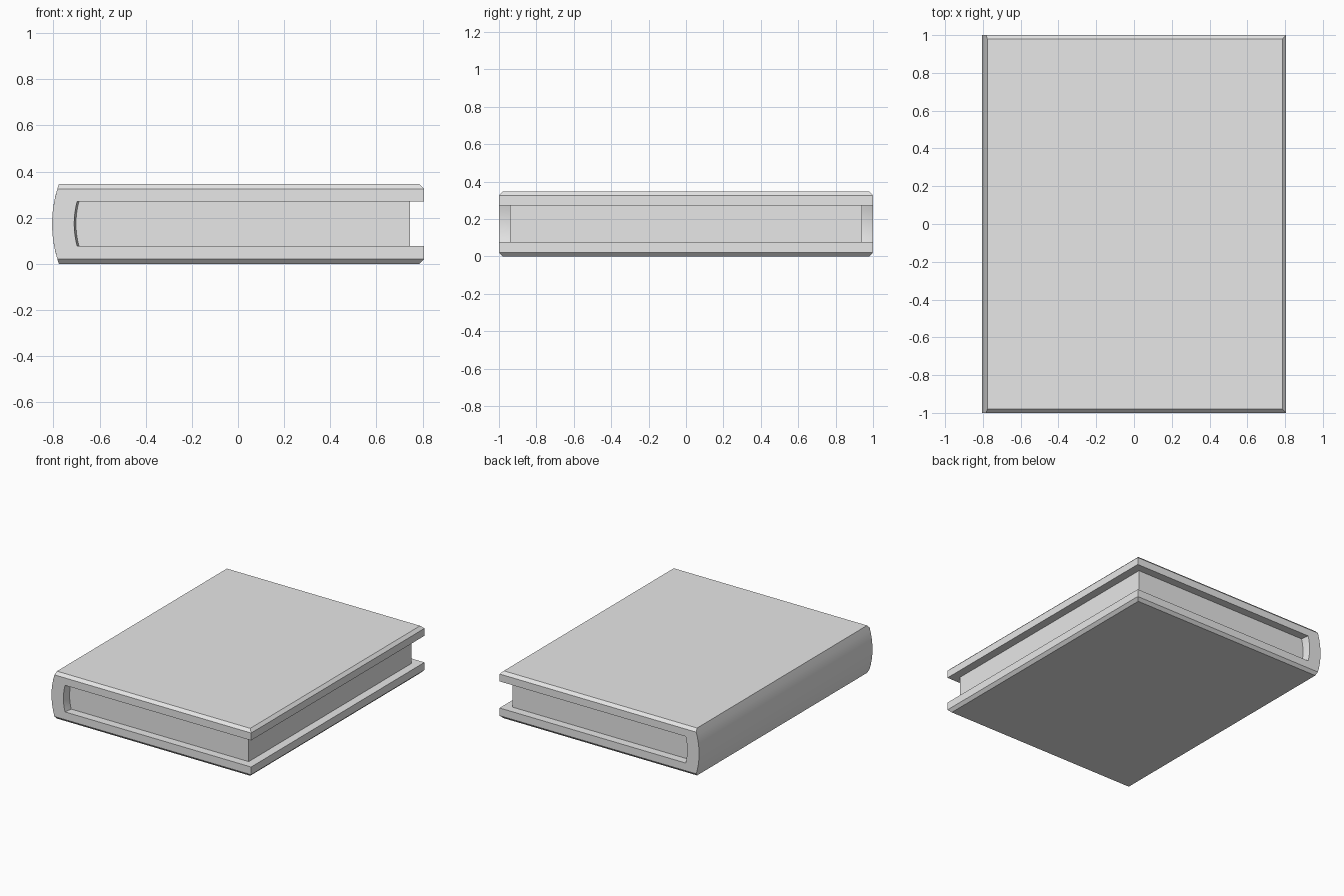
import bpy
import bmesh

cube = bpy.data.objects.get("Cube")
if cube:
    bpy.data.objects.remove(cube, do_unlink=True)

HEIGHT, EDGE, CHAMFER = 0.346, 0.806, 0.021
LOW, HIGH = 0.077, 0.271      # inner faces of the two boards
STEPS = 8                     # segments around the spine

grey = bpy.data.materials.new("light grey")
grey.use_nodes = True
grey.diffuse_color = (0.8, 0.8, 0.8, 1)
grey.node_tree.nodes["Principled BSDF"].inputs["Base Color"].default_value = (0.8, 0.8, 0.8, 1)


def add_object(name, bm):
    bmesh.ops.recalc_face_normals(bm, faces=bm.faces)
    mesh = bpy.data.meshes.new(name)
    bm.to_mesh(mesh)
    bm.free()
    mesh.materials.append(grey)
    obj = bpy.data.objects.new(name, mesh)
    bpy.context.collection.objects.link(obj)
    return obj


def bow(z, low, high, base, depth):
    """x of a shallow curve that bulges towards -x between low and high."""
    t = 2 * (z - low) / (high - low) - 1
    return base - depth * (1 - t * t)


def cover_section(y, is_end, taper):
    """C-shaped outline of the cover; the end outlines stop at the chamfer."""
    inset = CHAMFER if is_end else 0
    corner_x = EDGE if is_end else EDGE - CHAMFER
    pts = [(EDGE, LOW), (EDGE, CHAMFER), (corner_x, inset)]
    for i in range(STEPS + 1):      # outside of the spine
        z = inset + (HEIGHT - 2 * inset) * i / STEPS
        pts.append((bow(z, 0, HEIGHT, -0.776, 0.03), z))
    pts += [(corner_x, HEIGHT - inset), (EDGE, HEIGHT - CHAMFER), (EDGE, HIGH)]
    for i in range(STEPS + 1):      # inside of the spine
        z = HIGH + (LOW - HIGH) * i / STEPS
        pts.append((bow(z, LOW, HIGH, -0.697 + taper, 0.013), z))
    return [(x, y, z) for x, z in pts]


# Cover: boards and rounded spine lofted along y
bm = bmesh.new()
stations = [(-1, True, 0), (-0.98, False, 0.003), (-0.94, False, 0.008),
            (0.94, False, 0.008), (0.98, False, 0.003), (1, True, 0)]
rings = [[bm.verts.new(p) for p in cover_section(*s)] for s in stations]
for a, b in zip(rings, rings[1:]):
    for i in range(len(a)):
        j = (i + 1) % len(a)
        bm.faces.new((a[i], a[j], b[j], b[i]))
bm.faces.new(rings[0])
bm.faces.new(rings[-1])
bmesh.ops.remove_doubles(bm, verts=bm.verts, dist=0.0005)
cover = add_object("cover", bm)
bpy.ops.object.select_all(action="DESELECT")
cover.select_set(True)
bpy.context.view_layer.objects.active = cover
bpy.ops.object.shade_smooth_by_angle(angle=0.5)

# Page block, seated slightly into the boards and spine
bm = bmesh.new()
bmesh.ops.create_cube(bm, size=1)
left, right, bite = -0.73, 0.745, 0.004
for v in bm.verts:
    v.co.x = right if v.co.x > 0 else left
    v.co.y *= 2 * 0.94
    v.co.z = HIGH + bite if v.co.z > 0 else LOW - bite
add_object("page_block", bm)
